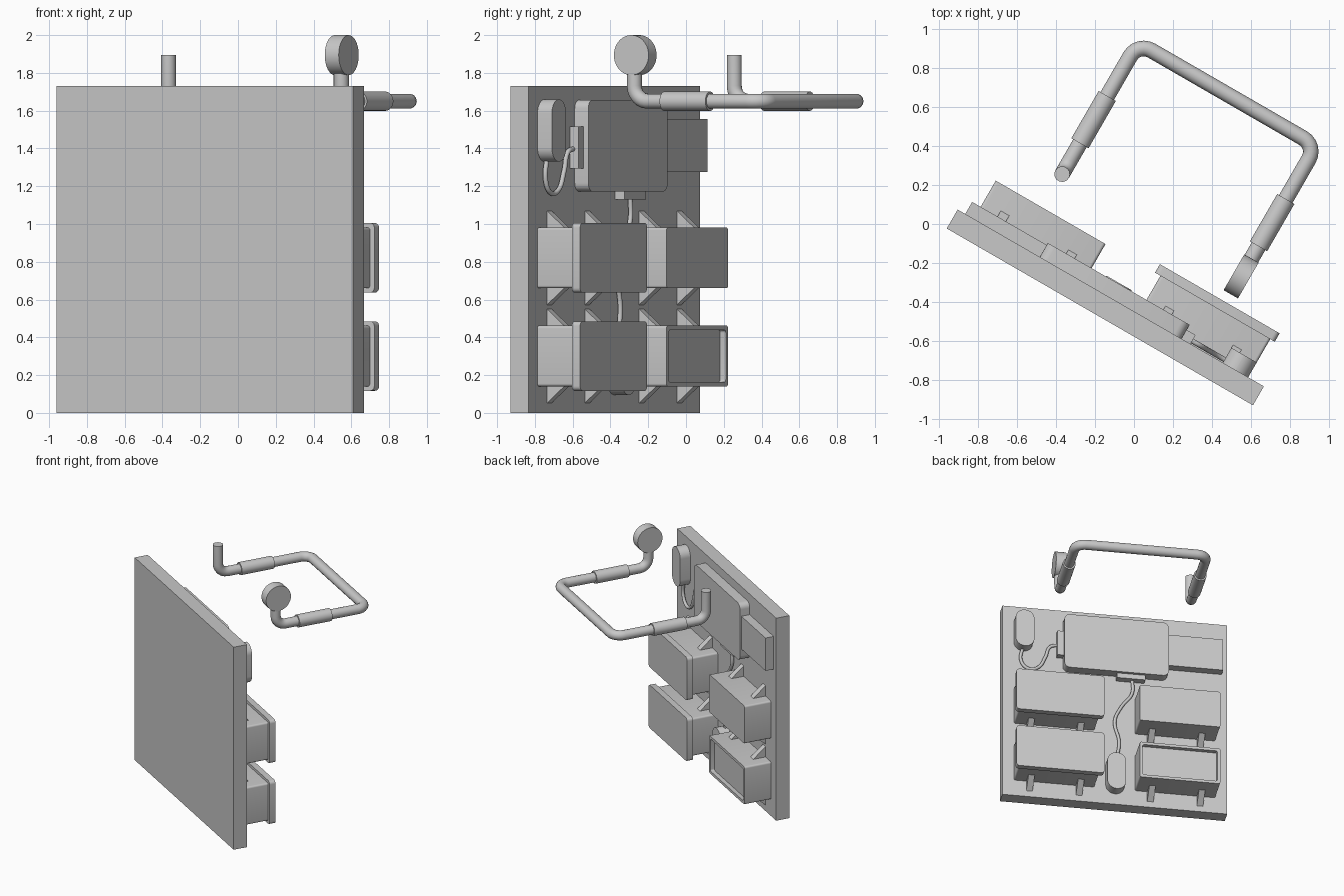
import bpy, bmesh
from math import radians, tan, pi
from mathutils import Matrix, Vector

old = bpy.data.objects.get("Cube")
if old:
    bpy.data.objects.remove(old, do_unlink=True)

GREY = (0.58, 0.58, 0.58, 1)
mat = bpy.data.materials.new("plain grey")
mat.use_nodes = True
mat.diffuse_color = GREY
mat.node_tree.nodes["Principled BSDF"].inputs["Base Color"].default_value = GREY

# The whole assembly is turned about the vertical axis
TURN = Matrix.Rotation(radians(-30), 4, 'Z')
WALL = -0.388  # mounting surface of the panel


def add_mesh(name, mesh):
    obj = bpy.data.objects.new(name, mesh)
    mesh.materials.clear()
    mesh.materials.append(mat)
    obj.matrix_world = TURN
    bpy.context.collection.objects.link(obj)
    bpy.ops.object.select_all(action='DESELECT')
    obj.select_set(True)
    bpy.context.view_layer.objects.active = obj
    bpy.ops.object.shade_smooth_by_angle(angle=radians(35))
    return obj


def finish(name, bm):
    bmesh.ops.recalc_face_normals(bm, faces=bm.faces)
    mesh = bpy.data.meshes.new(name)
    bm.to_mesh(mesh)
    bm.free()
    return add_mesh(name, mesh)


def slab(name, x, y, z, radius=0.0, recess=0.0, segments=5):
    """Box between ranges, corners rounded around the depth axis."""
    bm = bmesh.new()
    bmesh.ops.create_cube(bm, size=1)
    for v in bm.verts:
        v.co = [r[0] if c < 0 else r[1] for c, r in zip(v.co, (x, y, z))]
    if recess:
        face = max(bm.faces, key=lambda f: f.calc_center_median().y)
        bmesh.ops.inset_individual(bm, faces=[face], thickness=0.033)
        floor = bmesh.ops.extrude_discrete_faces(bm, faces=[face])["faces"]
        bmesh.ops.translate(bm, verts=floor[0].verts, vec=(0, -recess, 0))
    if radius:
        edges = []
        for e in bm.edges:
            d = e.verts[0].co - e.verts[1].co
            if abs(d.x) < 1e-5 and abs(d.z) < 1e-5:
                edges.append(e)
        bmesh.ops.bevel(bm, geom=edges, offset=radius, segments=segments,
                        profile=0.5, affect='EDGES')
    return finish(name, bm)


def cylinder(name, center, radius, length, axis):
    bm = bmesh.new()
    rot = Matrix.Rotation(pi / 2, 4, 'Y' if axis == 'X' else 'X')
    bmesh.ops.create_cone(bm, cap_ends=True, segments=40, radius1=radius, radius2=radius,
                          depth=length, matrix=Matrix.Translation(center) @ rot)
    return finish(name, bm)


def fillet(points, radius, steps=6):
    """Replace each right-angled inner corner by a short arc."""
    pts = [Vector(p) for p in points]
    out = [pts[0]]
    for a, b, c in zip(pts, pts[1:], pts[2:]):
        d1, d2 = (a - b).normalized(), (c - b).normalized()
        mid = b + (d1 + d2) * radius
        for i in range(steps + 1):
            out.append(mid - d2.slerp(d1, i / steps) * radius)
    return out + [pts[-1]]


def tube(name, points, radius, smooth=False):
    curve = bpy.data.curves.new(name, 'CURVE')
    curve.dimensions = '3D'
    curve.bevel_depth = radius
    curve.bevel_resolution = 5
    curve.use_fill_caps = True
    if smooth:
        spline = curve.splines.new('BEZIER')
        spline.bezier_points.add(len(points) - 1)
        for bp, p in zip(spline.bezier_points, points):
            bp.co = p
            bp.handle_left_type = bp.handle_right_type = 'AUTO'
    else:
        spline = curve.splines.new('POLY')
        spline.points.add(len(points) - 1)
        for sp, p in zip(spline.points, points):
            sp.co = (*p, 1)
    temp = bpy.data.objects.new(name + "_path", curve)
    bpy.context.collection.objects.link(temp)
    bpy.context.view_layer.update()
    graph = bpy.context.evaluated_depsgraph_get()
    mesh = bpy.data.meshes.new_from_object(temp.evaluated_get(graph))
    bpy.data.objects.remove(temp, do_unlink=True)
    return add_mesh(name, mesh)


def gusset(name, x, z, up):
    """Triangular rib between panel and bin."""
    bm = bmesh.new()
    w = 0.025
    tri = [(WALL, 0), (WALL + 0.105, 0), (WALL, 0.088 * up)]
    verts = [bm.verts.new((x - w, y, z + h)) for y, h in tri]
    face = bm.faces.new(verts)
    ext = bmesh.ops.extrude_face_region(bm, geom=[face])["geom"]
    bmesh.ops.translate(bm, vec=(2 * w, 0, 0),
                        verts=[g for g in ext if isinstance(g, bmesh.types.BMVert)])
    return finish(name, bm)


# Back panel
slab("panel", (-0.82, 0.993), (-0.5, WALL), (0, 1.73))

# Four bins with ribs; the pair on one side has lids
for row, z in (("lower", 0.14), ("upper", 0.66)):
    for side, cx in (("lidded", 0.575), ("plain", -0.4)):
        name = f"{row}_{side}_bin"
        top = z + 0.322
        open_bin = row == "lower" and side == "plain"
        slab(name, (cx - 0.325, cx + 0.325), (WALL, -0.162), (z, top),
             0.015, 0.035 if open_bin else 0)
        if side == "lidded":
            slab(name + "_lid", (cx - 0.357, cx + 0.352), (-0.162, -0.112),
                 (z - 0.023, top + 0.023), 0.025)
        for i, dx in enumerate((-0.2, 0.2)):
            gusset(f"{name}_top_rib_{i}", cx + dx, top, 1)
            gusset(f"{name}_bottom_rib_{i}", cx + dx, z, -1)

# Control unit, side box and connectors
slab("control_unit", (-0.334, 0.506), (WALL, -0.305), (1.172, 1.657), 0.045)
slab("side_box", (-0.775, -0.3), (WALL, -0.317), (1.275, 1.555))
slab("bottom_connector", (-0.15, 0.078), (WALL, -0.33), (1.13, 1.2))
slab("side_connector", (0.45, 0.558), (WALL, -0.335), (1.295, 1.515))

# Sensor pods and their cables
slab("upper_pod", (0.75, 0.9), (WALL, -0.3), (1.33, 1.66), 0.0745, segments=10)
slab("lower_pod", (0.01, 0.16), (WALL, -0.3), (0.095, 0.425), 0.0745, segments=10)
CY = -0.37
tube("upper_cable", [(0.83, CY, 1.36), (0.845, CY, 1.23), (0.79, CY, 1.165),
                     (0.71, CY, 1.18), (0.65, CY, 1.28), (0.61, CY, 1.38),
                     (0.54, CY, 1.4)], 0.013, True)
tube("lower_cable", [(-0.05, CY, 1.15), (-0.05, CY, 1.02), (0.04, CY, 0.88),
                     (0.09, CY, 0.75), (0.055, CY, 0.56), (0.075, CY, 0.41)], 0.013, True)

# Bent handle with two grips and an end disc
LEFT, RIGHT, NEAR, FAR, LEVEL, TOP = -0.447, 0.61, 0.037, 0.815, 1.65, 1.894
path = [(LEFT, NEAR, TOP), (LEFT, NEAR, LEVEL), (LEFT, FAR, LEVEL),
        (RIGHT, FAR, LEVEL), (RIGHT, NEAR, LEVEL), (RIGHT, NEAR, TOP)]
tube("handle", fillet(path, 0.08), 0.04)
for side, x in (("left", LEFT), ("right", RIGHT)):
    cylinder(side + "_grip", (x, 0.36, LEVEL), 0.051, 0.28, 'Y')
cylinder("end_disc", (RIGHT, NEAR + 0.005, TOP), 0.106, 0.085, 'X')
